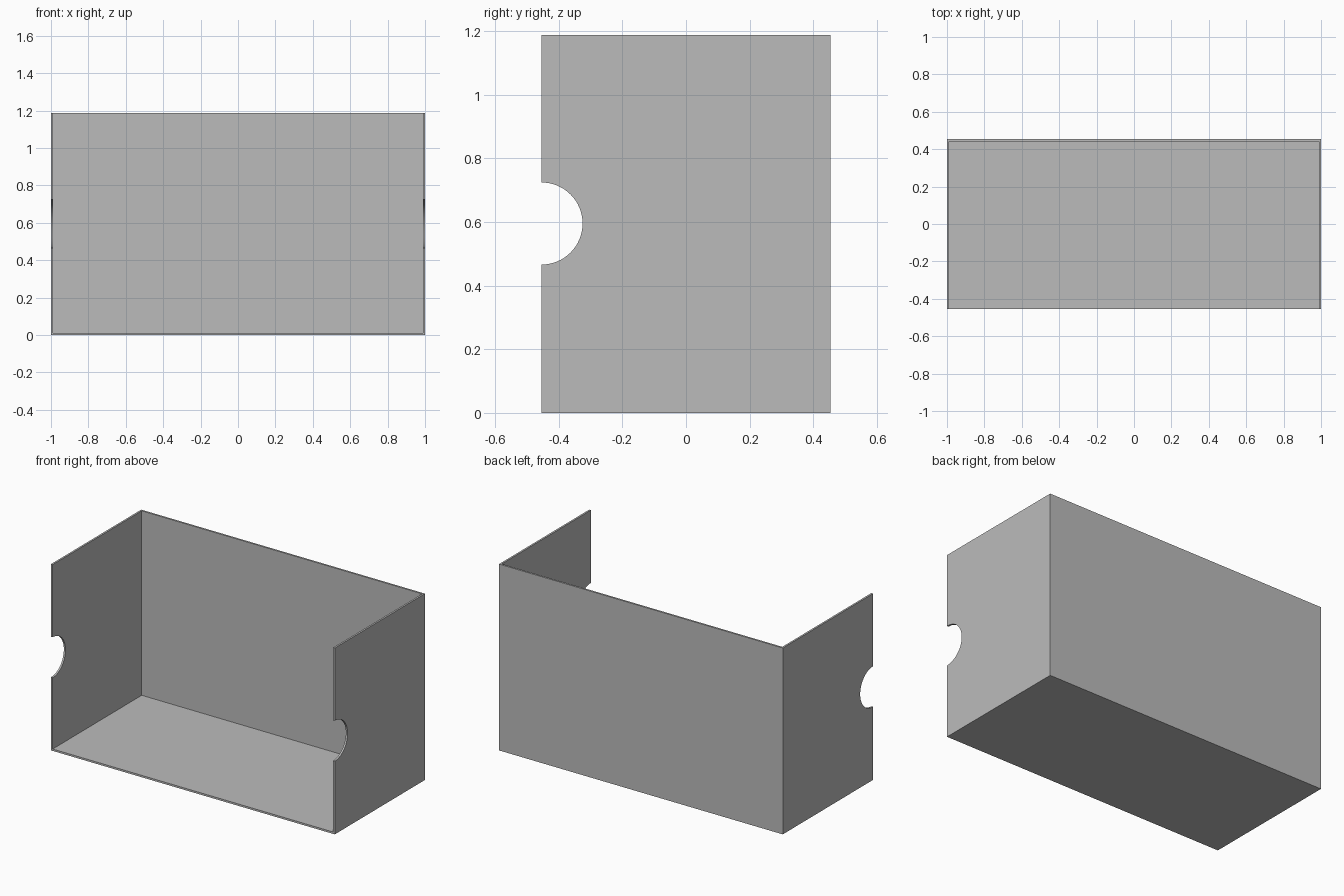
import bpy
import bmesh
from math import sin, cos, pi
from mathutils import Vector

WIDTH, DEPTH, HEIGHT, WALL = 2.0, 0.908, 1.187, 0.012
NOTCH_Z, NOTCH_R, NOTCH_STEPS = 0.595, 0.129, 32

cube = bpy.data.objects.get("Cube")
if cube:
    bpy.data.objects.remove(cube, do_unlink=True)

grey = bpy.data.materials.new("plain grey")
grey.use_nodes = True
colour = (0.5, 0.5, 0.5, 1)
grey.diffuse_color = colour
grey.node_tree.nodes["Principled BSDF"].inputs["Base Color"].default_value = colour


def panel(name, outline, thickness):
    """Extrude a flat outline by a thickness vector into a solid panel."""
    bm = bmesh.new()
    face = bm.faces.new([bm.verts.new(p) for p in outline])
    result = bmesh.ops.extrude_face_region(bm, geom=[face], use_keep_orig=True)
    moved = [g for g in result["geom"] if isinstance(g, bmesh.types.BMVert)]
    bmesh.ops.translate(bm, verts=moved, vec=Vector(thickness))
    bmesh.ops.recalc_face_normals(bm, faces=bm.faces)
    mesh = bpy.data.meshes.new(name)
    bm.to_mesh(mesh)
    bm.free()
    mesh.materials.append(grey)
    obj = bpy.data.objects.new(name, mesh)
    bpy.context.collection.objects.link(obj)
    return obj


x, y = WIDTH / 2, DEPTH / 2
inner = x - WALL

# Floor and back wall, fitted between the sides
panel("floor", [(-inner, -y, 0), (inner, -y, 0), (inner, y, 0), (-inner, y, 0)],
      (0, 0, WALL))
panel("back_wall", [(-inner, y, WALL), (inner, y, WALL),
                    (inner, y, HEIGHT), (-inner, y, HEIGHT)], (0, -WALL, 0))

# Side walls with a half-round finger notch in the front edge
notch = []
for i in range(NOTCH_STEPS + 1):
    a = pi / 2 - pi * i / NOTCH_STEPS
    notch.append((-y + NOTCH_R * cos(a), NOTCH_Z + NOTCH_R * sin(a)))
side_outline = [(-y, 0), (y, 0), (y, HEIGHT), (-y, HEIGHT)] + notch
for name, s in (("left_side", 1), ("right_side", -1)):
    side = panel(name, [(s * x, py, pz) for py, pz in side_outline], (-s * WALL, 0, 0))
    # Smooth the notch curve only
    for poly in side.data.polygons:
        poly.use_smooth = abs(poly.normal.x) < 0.1 and poly.area < WALL * NOTCH_R * 0.2
    side.data.set_sharp_from_angle(angle=pi / 6)
